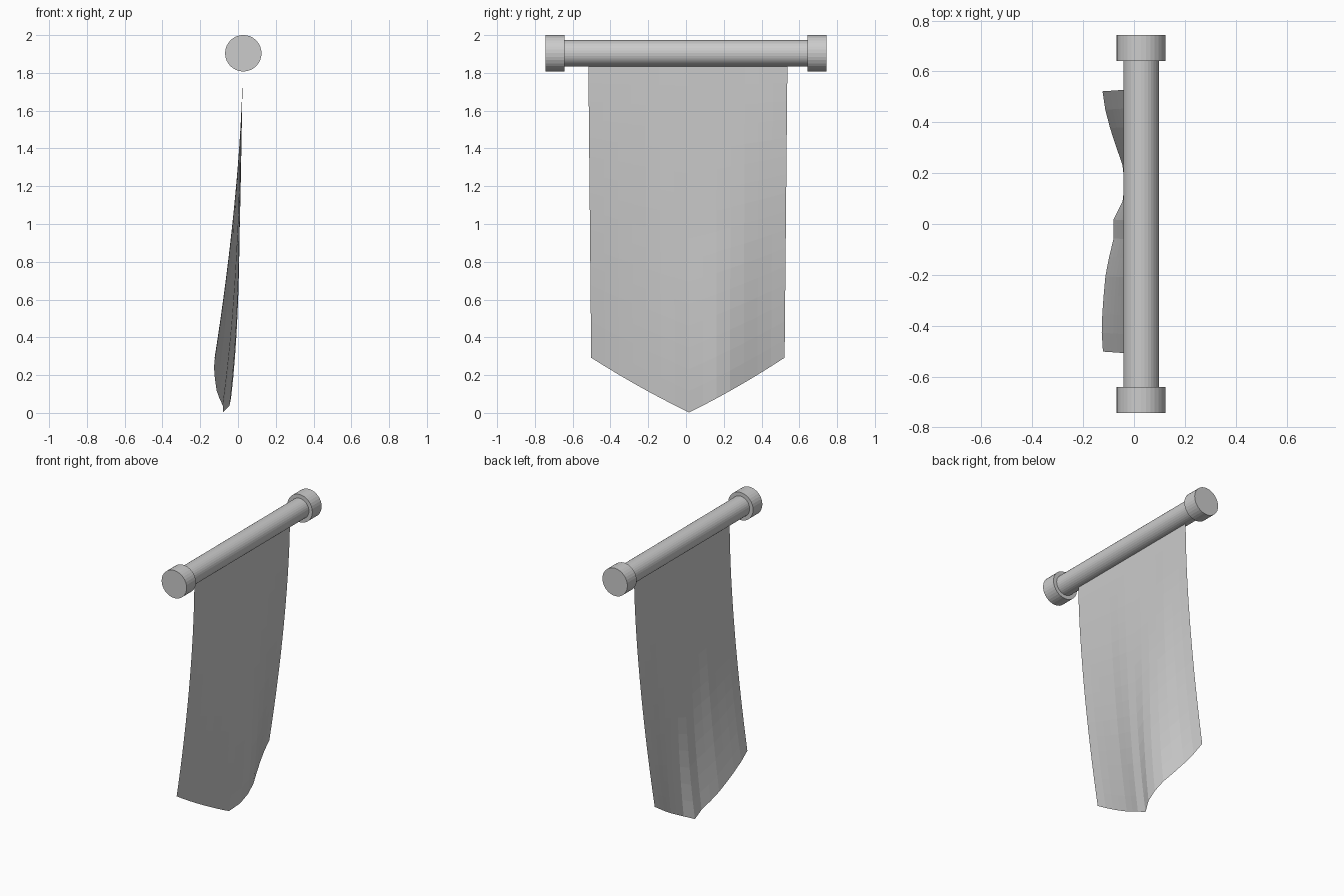
import bpy, bmesh
from math import pi

if "Cube" in bpy.data.objects:
    bpy.data.objects.remove(bpy.data.objects["Cube"])


def cylinder(name, radius, y0, y1):
    bpy.ops.mesh.primitive_cylinder_add(
        vertices=32, radius=radius, depth=y1 - y0,
        location=(0.028, (y0 + y1) / 2, 1.904), rotation=(pi / 2, 0, 0))
    bpy.context.object.name = name


def lerp_table(table, t):
    for (a, va), (b, vb) in zip(table, table[1:]):
        if t <= b:
            return va + (vb - va) * max(0, t - a) / (b - a)
    return table[-1][1]


# Horizontal pole with thicker end caps
cylinder("pole", 0.07, -0.645, 0.645)
cylinder("end_cap_left", 0.0965, -0.744, -0.642)
cylinder("end_cap_right", 0.0965, 0.642, 0.744)

# Hanging cloth: sway depth at the hem, sway curve and upper lean, across the width
SWAY = [(-.52, .146), (-.41, .153), (-.31, .147), (-.2, .137), (-.09, .115),
        (-.03, .097), (.015, .107), (.06, .077), (.12, .062), (.2, .062),
        (.25, .075), (.33, .105), (.43, .135), (.53, .15)]
POWER = [(-.52, 1.65), (-.2, 1.9), (.03, 3.0), (.15, 4.5), (.25, 3.2),
         (.4, 1.9), (.53, 1.65)]
LEAN = [(-.52, .0), (-.2, .008), (.1, .014), (.25, .014), (.53, .0)]
COLS, ROWS = 14, 16
TOP = 1.845

bm = bmesh.new()
grid = []
for r in range(ROWS + 1):
    s = r / ROWS
    row = []
    for c in range(COLS + 1):
        u = 2 * c / COLS - 1
        y = 0.01 + 0.007 * (1 - abs(u)) * s + u * (0.527 - 0.015 * s)
        hem = 0.002 + 0.29 * abs(u) - 0.04 * abs(u) * (1 - abs(u))
        lean = lerp_table(LEAN, y)
        x = (0.025 - lean * min(1, s * 2)
             - (lerp_table(SWAY, y) - lean) * s ** lerp_table(POWER, y))
        row.append(bm.verts.new((x, y, TOP + (hem - TOP) * s)))
    grid.append(row)
for r in range(ROWS):
    for c in range(COLS):
        bm.faces.new((grid[r][c], grid[r + 1][c], grid[r + 1][c + 1], grid[r][c + 1]))

mesh = bpy.data.meshes.new("banner_cloth")
bm.to_mesh(mesh)
bm.free()
bpy.context.collection.objects.link(bpy.data.objects.new("banner_cloth", mesh))
